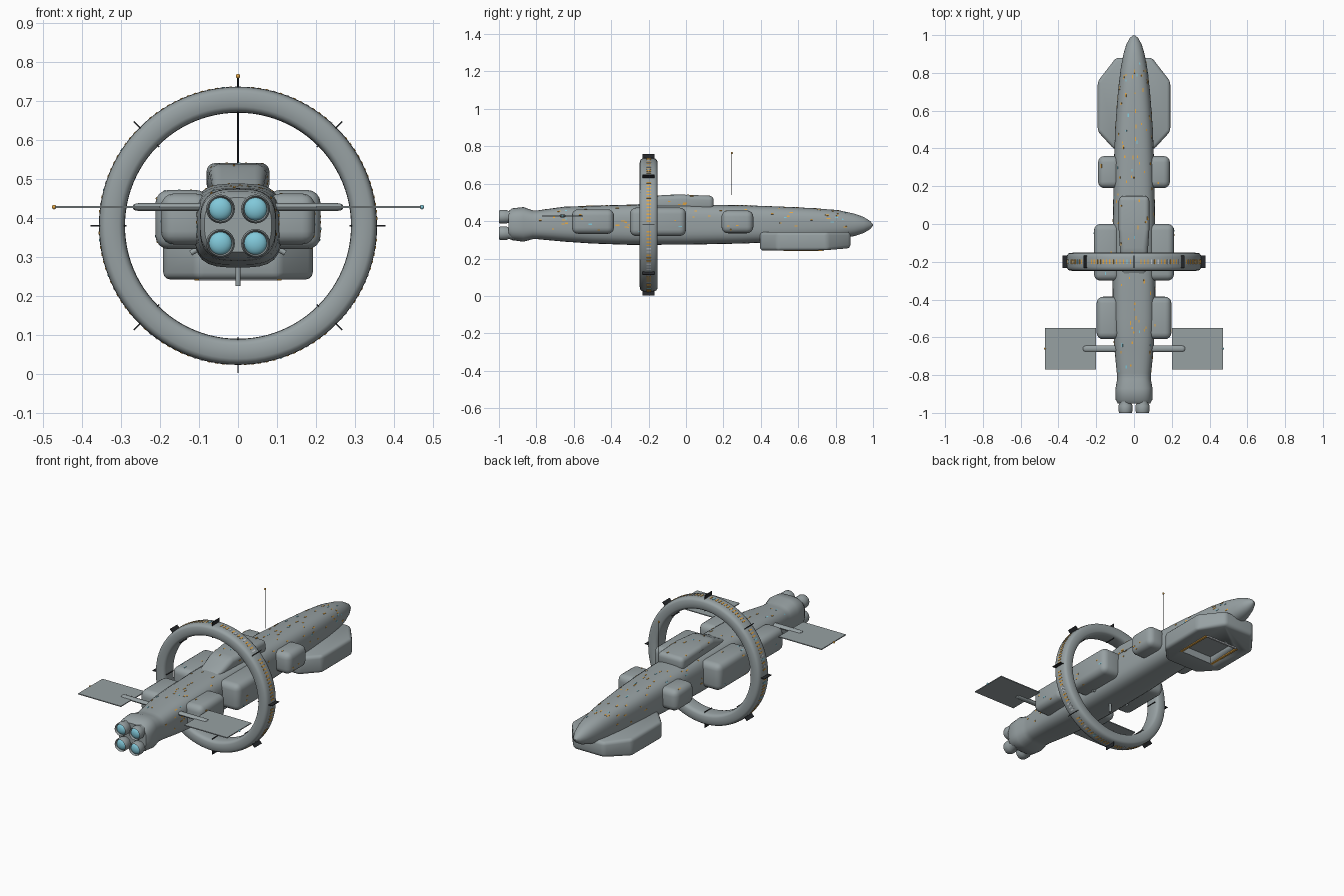
import bpy, bmesh, math, random
from mathutils import Vector, Matrix
from mathutils.bvhtree import BVHTree

if "Cube" in bpy.data.objects:
    bpy.data.objects.remove(bpy.data.objects["Cube"])

random.seed(7)
ZC = 0.38          # height of the ship's axis
RING_Y = -0.2


def material(name, rgb):
    m = bpy.data.materials.new(name)
    m.diffuse_color = (*rgb, 1)
    m.use_nodes = True
    m.node_tree.nodes["Principled BSDF"].inputs["Base Color"].default_value = m.diffuse_color
    return m


HULL = material("hull grey", (0.31, 0.355, 0.365))
BLACK = material("near black", (0.02, 0.022, 0.025))
PALE = material("pale grey", (0.62, 0.65, 0.68))
GLOW = material("engine blue", (0.22, 0.58, 0.70))
AMBER = material("amber light", (0.90, 0.45, 0.07))


def finish(name, bm, *mats, angle=35):
    bmesh.ops.recalc_face_normals(bm, faces=bm.faces)
    me = bpy.data.meshes.new(name)
    bm.to_mesh(me)
    bm.free()
    ob = bpy.data.objects.new(name, me)
    bpy.context.collection.objects.link(ob)
    for m in mats:
        me.materials.append(m)
    bpy.ops.object.select_all(action='DESELECT')
    ob.select_set(True)
    bpy.context.view_layer.objects.active = ob
    bpy.ops.object.shade_smooth_by_angle(angle=math.radians(angle))
    return ob


def box_into(bm, size, matrix):
    bmesh.ops.create_cube(bm, size=1, matrix=matrix @ Matrix.Diagonal((*size, 1)))


def bevel(bm, width, segments=3):
    bmesh.ops.bevel(bm, geom=bm.edges[:], offset=width, segments=segments,
                    profile=0.5, affect='EDGES', clamp_overlap=True)


def box(name, lo, hi, mat, width=0, segments=4):
    bm = bmesh.new()
    lo, hi = Vector(lo), Vector(hi)
    box_into(bm, hi - lo, Matrix.Translation((lo + hi) / 2))
    if width:
        bevel(bm, width, segments)
    return finish(name, bm, mat)


def prism(points, height_vec):
    bm = bmesh.new()
    face = bm.faces.new([bm.verts.new(p) for p in points])
    new = bmesh.ops.extrude_face_region(bm, geom=[face])['geom']
    bmesh.ops.translate(bm, vec=height_vec, verts=[g for g in new if isinstance(g, bmesh.types.BMVert)])
    return bm


def rod(name, a, b, r, mat, segs=12):
    a, b = Vector(a), Vector(b)
    bm = bmesh.new()
    m = Matrix.Translation((a + b) / 2) @ (b - a).to_track_quat('Z', 'Y').to_matrix().to_4x4()
    bmesh.ops.create_cone(bm, cap_ends=True, segments=segs, radius1=r, radius2=r,
                          depth=(b - a).length, matrix=m)
    return finish(name, bm, mat)


def ball(name, c, r, mat, squash=1, u=16):
    bm = bmesh.new()
    bmesh.ops.create_uvsphere(bm, u_segments=u, v_segments=u // 2, radius=r,
                              matrix=Matrix.Translation(c) @ Matrix.Diagonal((1, squash, 1, 1)))
    return finish(name, bm, mat)


def loft(name, rings, mat):
    bm = bmesh.new()
    loops = [[bm.verts.new(p) for p in ring] for ring in rings]
    n = len(loops[0])
    for a, b in zip(loops, loops[1:]):
        for i in range(n):
            bm.faces.new((a[i], a[(i + 1) % n], b[(i + 1) % n], b[i]))
    bm.faces.new(loops[0])
    bm.faces.new(loops[-1])
    return finish(name, bm, mat)


def section(y, w, bottom, top, n=3.2, segs=40):
    zc, h = (top + bottom) / 2, (top - bottom) / 2
    ring = []
    for i in range(segs):
        c, s = math.cos(math.tau * i / segs), math.sin(math.tau * i / segs)
        k = (abs(c) ** n + abs(s) ** n) ** (-1 / n)
        ring.append((w * c * k, y, zc + h * s * k))
    return ring


# Main hull: y, half width, bottom, top, squareness
stations = [(-0.95, .086, .312, .452, 3), (-0.93, .097, .298, .468, 3), (-0.87, .098, .29, .475, 3),
            (-0.82, .089, .303, .458, 3), (-0.79, .091, .303, .458, 3), (-0.65, .105, .29, .477, 3.2),
            (-0.5, .112, .28, .482, 3.4), (-0.3, .113, .273, .488, 3.4), (0.0, .112, .274, .489, 3.4),
            (0.3, .107, .28, .485, 3.2), (0.5, .100, .288, .478, 3), (0.7, .085, .297, .468, 2.8),
            (0.82, .071, .306, .457, 2.5), (0.9, .056, .32, .44, 2.2), (0.95, .041, .336, .422, 2),
            (0.985, .022, .357, .400, 2), (1.0, .003, .376, .383, 2)]
body = [loft("main_hull", [section(*s) for s in stations], HULL)]

# Side pods, mirrored
for sx, side in ((-1, "left"), (1, "right")):
    for name, y0, y1, x1, z0, z1 in (("rear_pod", -0.61, -0.385, .198, .332, .463),
                                     ("middle_pod", -0.30, 0.0, .212, .32, .472),
                                     ("forward_pod", 0.19, 0.36, .19, .335, .457)):
        xa, xb = sorted((sx * 0.075, sx * x1))
        body.append(box(f"{side}_{name}", (xa, y0, z0), (xb, y1, z1), HULL, 0.034))

# Dorsal housing: side profile extruded across, narrowed aft, then bevelled
bm = prism([(-.081, y, z) for y, z in ((-.30, .47), (-.15, .538), (-.03, .542), (.148, .535), (.148, .46))],
           (0.162, 0, 0))
for v in bm.verts:
    if v.co.y < -0.1:
        v.co.x *= 0.82
bevel(bm, 0.024, 4)
body.append(finish("dorsal_housing", bm, HULL))

# Ventral hangar: plan outline extruded, bevelled, with an opening cut in the floor
half = [(.095, .88), (.192, .755), (.192, .49), (.105, .395)]
bm = prism([(x, y, .342) for x, y in half] + [(-x, y, .342) for x, y in reversed(half)], (0, 0, -.1))
for v in bm.verts:
    if v.co.z < .3 and v.co.y > .8:
        v.co.z += .014
bevel(bm, 0.018, 3)
hangar = finish("ventral_hangar", bm, HULL)
cutter = box("hangar_cutter", (-.1, .52, .2), (.1, .73, .285), HULL)
cutter.hide_render = True
mod = hangar.modifiers.new("opening", 'BOOLEAN')
mod.operation, mod.object, mod.solver = 'DIFFERENCE', cutter, 'EXACT'
bpy.context.view_layer.objects.active = hangar
bpy.ops.object.modifier_apply(modifier=mod.name)
bpy.data.objects.remove(cutter)
body.append(hangar)
box("hangar_lip", (-.1, .728, .24), (.1, .738, .247), PALE)
for sx in (-1, 1):
    box("hangar_edge_light", (sx * .106 - .006, .52, .24), (sx * .106 + .006, .73, .247), AMBER)

# Engine bells with glowing domes
bell = [(-.92, .036), (-.948, .031), (-.962, .037), (-.99, .037), (-1.0, .033), (-.985, .029)]
for x in (-.045, .045):
    for z in (.335, .423):
        loft("engine_bell", [[(x + r * math.cos(math.tau * i / 24), y, z + r * math.sin(math.tau * i / 24))
                              for i in range(24)] for y, r in bell], HULL)
        ball("engine_glow", (x, -.982, z), .03, GLOW, 0.58, 24)

# Habitat ring: rounded cross-section revolved about the ship's axis
bm = bmesh.new()
prof = [bm.verts.new((dr + .3235, RING_Y + dy, 0)) for dy, dr in
        [(.048 * math.copysign(abs(math.cos(t)) ** .55, math.cos(t)),
          .0335 * math.copysign(abs(math.sin(t)) ** .55, math.sin(t)))
         for t in (math.tau * i / 20 for i in range(20))]]
edges = [bm.edges.new((prof[i], prof[(i + 1) % 20])) for i in range(20)]
bmesh.ops.spin(bm, geom=prof + edges, cent=(0, 0, 0), axis=(0, 1, 0), angle=math.tau,
               steps=96, use_merge=True)
bmesh.ops.remove_doubles(bm, verts=bm.verts, dist=1e-4)
bmesh.ops.translate(bm, vec=(0, 0, ZC), verts=bm.verts)
finish("habitat_ring", bm, HULL, angle=50)


def ring_frame(angle, radius, y=RING_Y):   # local x points outward
    return (Matrix.Translation((0, y, ZC)) @ Matrix.Rotation(-angle, 4, 'Y')
            @ Matrix.Translation((radius, 0, 0)))


# Black fins through the ring, and spoke stubs on the hull
bm = bmesh.new()
for i in range(8):
    box_into(bm, (.092, .064, .003), ring_frame(math.tau * i / 8, .332))
finish("ring_fins", bm, BLACK)
for deg in (30, 150, 210, 270, 330):
    d = Vector((math.cos(math.radians(deg)), 0, math.sin(math.radians(deg))))
    c = Vector((0, RING_Y, ZC))
    rod("spoke_stub", c + d * .06, c + d * (.155 if deg == 270 else .14), .007, HULL)

# Wing panels, flattened booms and tip lights
for sx, tip in ((-1, AMBER), (1, GLOW)):
    box("wing_panel", (min(sx * .2, sx * .47), -.77, .4255), (max(sx * .2, sx * .47), -.55, .4305), HULL)
    loft("wing_boom", [[(sx * x, -.66 + 1.7 * r * math.cos(math.tau * i / 16), .428 + r * math.sin(math.tau * i / 16))
                        for i in range(16)]
                       for x, r in ((.06, .01), (.255, .01), (.266, .008), (.27, .004))], HULL)
    ball("wing_tip_light", (sx * .472, -.66, .428), .006, tip, u=10)

# Antenna mast
rod("antenna_mast", (0, .245, .54), (0, .245, .762), .002, BLACK, 8)
ball("antenna_light", (0, .245, .764), .006, AMBER, u=10)

# Windows: small thin plates on the ring rim and over the hull
plates = {AMBER: bmesh.new(), GLOW: bmesh.new(), PALE: bmesh.new()}
for i in range(120):
    if i % 15 in (0, 14):      # gaps at the fins
        continue
    mat = random.choices(list(plates), (8, 1, 2))[0]
    box_into(plates[mat], (.003, .024, .007), ring_frame(math.tau * i / 120, .3568))

dg = bpy.context.evaluated_depsgraph_get()
trees = [BVHTree.FromObject(ob, dg) for ob in body]
for i in range(150):
    y, a = random.uniform(-.78, .86), random.uniform(-.3, math.pi + .3)
    d = Vector((math.cos(a), 0, math.sin(a)))
    start = Vector((0, y, ZC)) + d
    hits = [h for h in (t.ray_cast(start, -d) for t in trees) if h[0]]
    loc, nor = min(hits, key=lambda h: h[3])[:2]
    if abs(nor.y) > .3:
        continue
    ax = (Vector((0, 1, 0)) - nor * nor.y).normalized()
    m = Matrix((nor.cross(ax), ax, nor)).transposed().to_4x4()
    m.translation = loc
    mat = random.choices((AMBER, GLOW), (3, 1))[0]
    box_into(plates[mat], (.006, random.choice((.01, .014, .02)), .0026), m)
for (mat, bm), name in zip(plates.items(), ("amber_windows", "blue_windows", "pale_windows")):
    finish(name, bm, mat)
